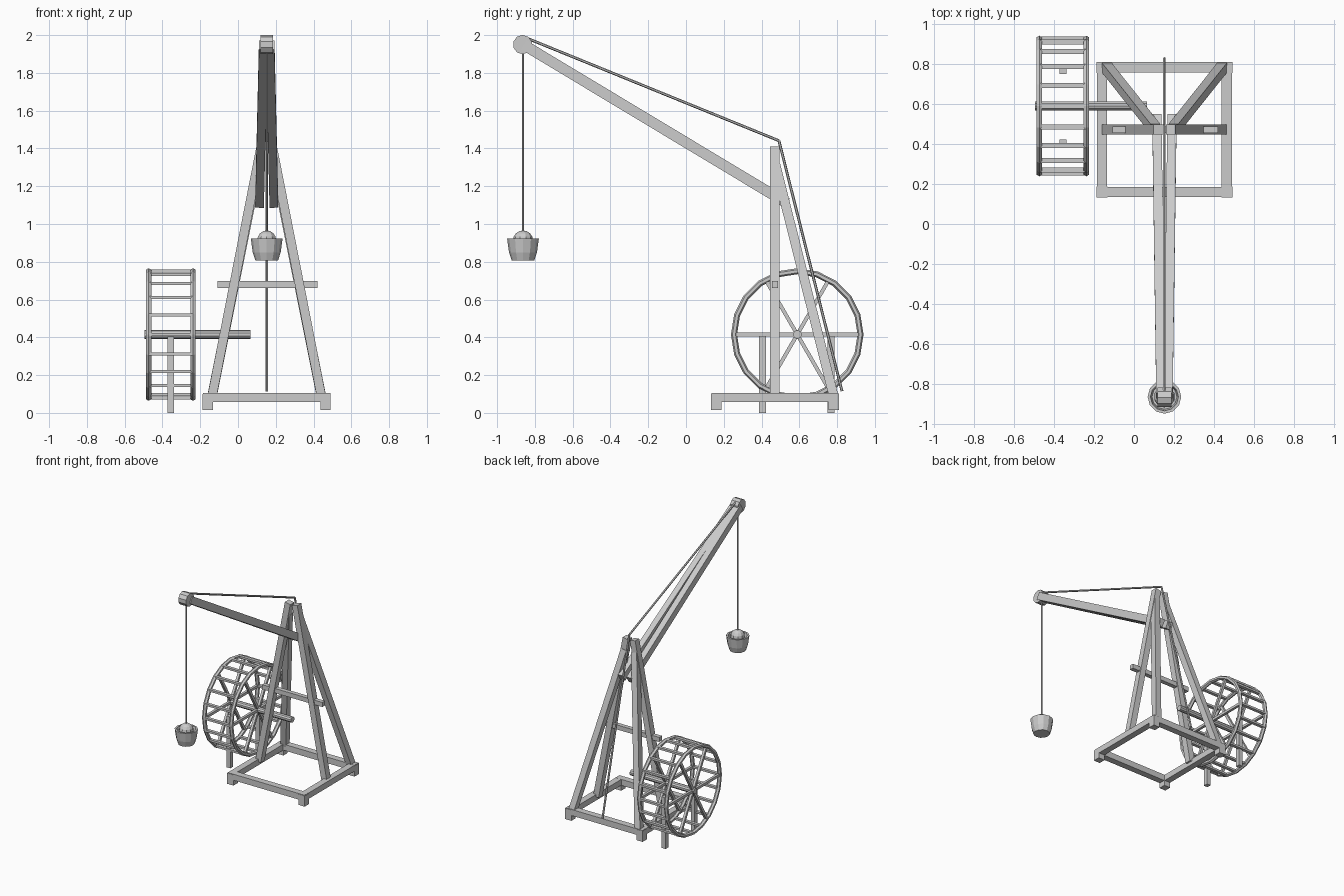
import bpy, bmesh, math
from mathutils import Vector, Matrix

if "Cube" in bpy.data.objects:
    bpy.data.objects.remove(bpy.data.objects["Cube"])

CX = 0.152                      # centre plane of the crane
WY, WZ, WR = 0.589, 0.415, 0.335  # treadwheel centre and radius


def finish(name, bm):
    bmesh.ops.recalc_face_normals(bm, faces=bm.faces)
    me = bpy.data.meshes.new(name)
    bm.to_mesh(me)
    bm.free()
    ob = bpy.data.objects.new(name, me)
    bpy.context.collection.objects.link(ob)
    return ob


def add_box(bm, lo, hi):
    lo, hi = Vector(lo), Vector(hi)
    m = Matrix.Translation((lo + hi) / 2) @ Matrix.Diagonal((*(hi - lo), 1))
    bmesh.ops.create_cube(bm, size=1, matrix=m)


def add_beam(bm, a, b, w, h, side=(1, 0, 0)):
    # square timber from a to b; w is measured along the side vector
    a, b = Vector(a), Vector(b)
    d = b - a
    z = d.normalized()
    y = z.cross(Vector(side)).normalized()
    x = y.cross(z)
    rot = Matrix((x, y, z)).transposed().to_4x4()
    bmesh.ops.create_cube(bm, size=1, matrix=Matrix.Translation((a + b) / 2) @ rot
                          @ Matrix.Diagonal((w, h, d.length, 1)))


def add_rod(bm, a, b, r, n, turn=0):
    a, b = Vector(a), Vector(b)
    d = b - a
    rot = d.to_track_quat('Z', 'Y').to_matrix().to_4x4()
    bmesh.ops.create_cone(bm, cap_ends=True, segments=n, radius1=r, radius2=r, depth=d.length,
                          matrix=Matrix.Translation((a + b) / 2) @ rot @ Matrix.Rotation(turn, 4, 'Z'))


def add_lathe(bm, profile, n, loc):
    vs = [bm.verts.new((r, 0, z)) for r, z in profile]
    es = [bm.edges.new(p) for p in zip(vs, vs[1:])]
    bmesh.ops.spin(bm, geom=vs + es, axis=(0, 0, 1), cent=(0, 0, 0), angle=2 * math.pi, steps=n)
    bmesh.ops.remove_doubles(bm, verts=bm.verts, dist=1e-5)
    bmesh.ops.translate(bm, verts=bm.verts, vec=loc)


# Base frame and feet
bm = bmesh.new()
x0, x1, y0, y1, w = -0.187, 0.491, 0.132, 0.81, 0.055
for y in (y0, y1 - w):
    add_box(bm, (x0 + 0.004, y + 0.002, 0.057), (x1 - 0.004, y + w - 0.002, 0.105))
for x in (x0, x1 - w):
    add_box(bm, (x + 0.002, y0 + 0.004, 0.057), (x + w - 0.002, y1 - 0.004, 0.104))
finish("base_frame", bm)
bm = bmesh.new()
for x in (x0, x1 - w):
    for y in (y0, y1 - w):
        add_box(bm, (x, y, 0.016), (x + w, y + w, 0.1))
finish("frame_feet", bm)

# Mast legs and boom timbers, one of each per side
for s, tag in ((-1, "left"), (1, "right")):
    bm = bmesh.new()
    add_beam(bm, (CX + s * 0.29, 0.471, 0.085), (CX + s * 0.031, 0.471, 1.405), 0.048, 0.05)
    finish("front_leg_" + tag, bm)
    bm = bmesh.new()
    add_beam(bm, (CX + s * 0.29, 0.783, 0.085), (CX + s * 0.045, 0.475, 1.31), 0.048, 0.05)
    finish("rear_leg_" + tag, bm)
    bm = bmesh.new()
    add_beam(bm, (CX + s * 0.038, 0.535, 1.11), (CX + s * 0.018, -0.857, 1.947), 0.046, 0.056)
    finish("boom_" + tag, bm)

# Cross bar between the front legs
bm = bmesh.new()
add_box(bm, (-0.108, 0.454, 0.662), (0.42, 0.488, 0.698))
finish("cross_bar", bm)

# Pulley at the boom tip
bm = bmesh.new()
add_rod(bm, (CX - 0.034, -0.865, 1.95), (CX + 0.034, -0.865, 1.95), 0.051, 10)
finish("pulley", bm)

# Ropes
bm = bmesh.new()
path = [(CX, -0.845, 1.985), (CX, 0.492, 1.441), (CX, 0.826, 0.115)]
for a, b in zip(path, path[1:]):
    add_rod(bm, a, b, 0.0075, 6)
finish("hauling_rope", bm)
bm = bmesh.new()
add_rod(bm, (CX, -0.863, 0.95), (CX, -0.863, 1.95), 0.0055, 6)
finish("hoist_rope", bm)

# Bucket with a round load
bm = bmesh.new()
add_lathe(bm, [(0, 0.807), (0.06, 0.807), (0.074, 0.85), (0.084, 0.922), (0.07, 0.922),
               (0.062, 0.88), (0, 0.88)], 12, (CX, -0.863, 0))
finish("bucket", bm)
bm = bmesh.new()
bmesh.ops.create_uvsphere(bm, u_segments=10, v_segments=8, radius=0.053,
                          matrix=Matrix.Translation((CX, -0.863, 0.913)))
finish("load", bm)

# Treadwheel: rims with spokes
for x, tag in ((-0.473, "outer"), (-0.238, "inner")):
    bpy.ops.mesh.primitive_torus_add(major_segments=20, minor_segments=6, major_radius=WR,
                                     minor_radius=0.016, location=(x, WY, WZ),
                                     rotation=(0, math.pi / 2, 0))
    bpy.context.object.name = "wheel_rim_" + tag
    bm = bmesh.new()
    for k in range(3):
        a = k * math.pi / 3
        d = Vector((0, math.cos(a), math.sin(a))) * WR
        c = Vector((x, WY, WZ))
        add_beam(bm, c - d, c + d, 0.02, 0.02)
    finish("wheel_spokes_" + tag, bm)

# Treads
bm = bmesh.new()
for k in range(20):
    a = k * math.pi / 10
    y, z = WY + WR * math.cos(a), WZ + WR * math.sin(a)
    add_box(bm, (-0.473, y - 0.0125, z - 0.008), (-0.238, y + 0.0125, z + 0.008))
finish("wheel_treads", bm)

# Axle and supporting posts
bm = bmesh.new()
add_rod(bm, (-0.495, WY, WZ), (0.065, WY, WZ), 0.023, 10)
finish("axle", bm)
bm = bmesh.new()
for y in (0.405, 0.768):
    add_box(bm, (-0.372, y - 0.018, 0), (-0.338, y + 0.018, 0.405))
finish("wheel_posts", bm)
